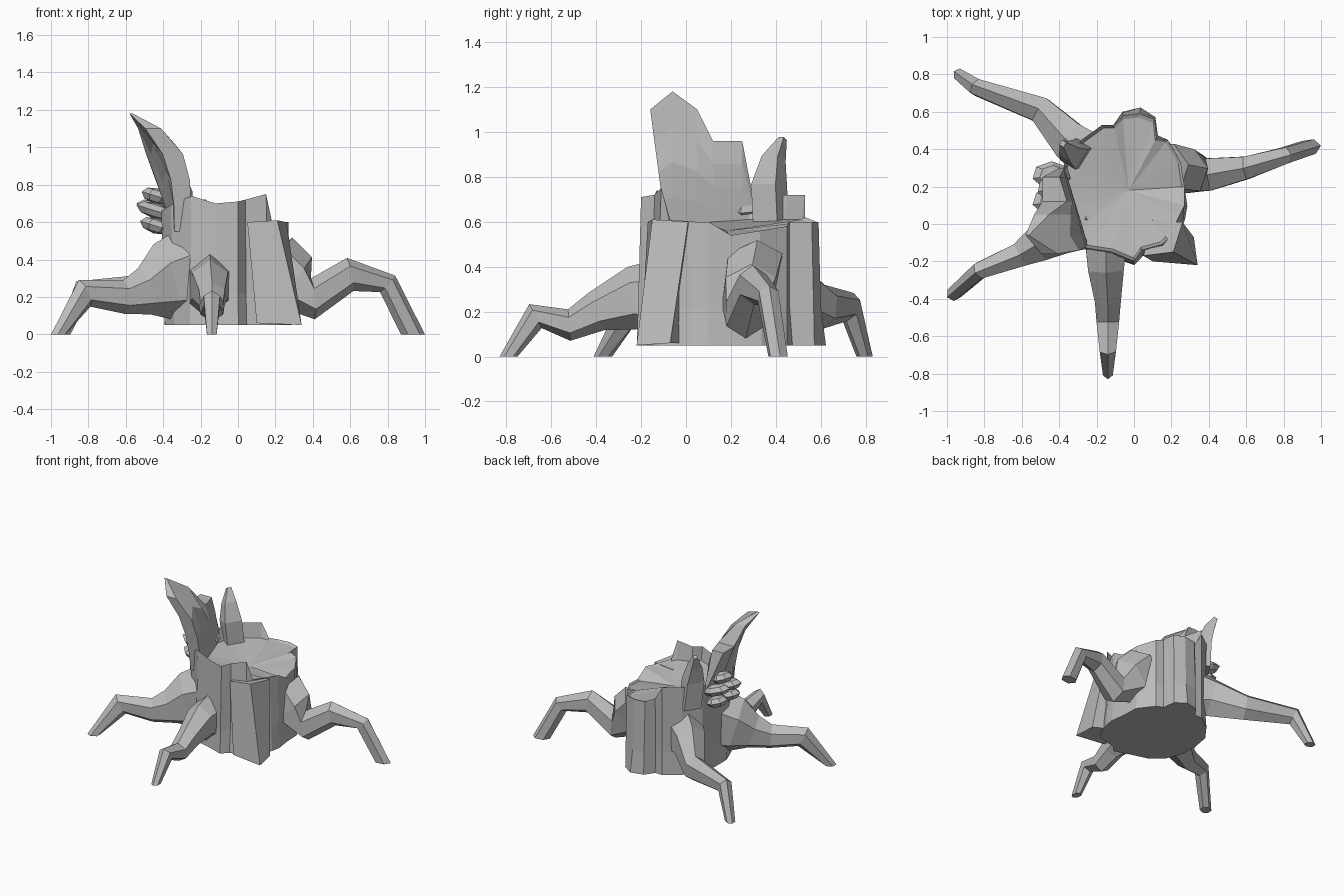
import bpy, bmesh, math
from mathutils import Vector, Matrix

default = bpy.data.objects.get("Cube")
if default:
    bpy.data.objects.remove(default, do_unlink=True)

# One plain grey colour
grey = bpy.data.materials.new("bark_grey")
grey.use_nodes = True
tone = (0.5, 0.5, 0.5, 1)
grey.diffuse_color = tone
grey.node_tree.nodes["Principled BSDF"].inputs["Base Color"].default_value = tone


def finish(name, bm):
    bmesh.ops.recalc_face_normals(bm, faces=bm.faces)
    mesh = bpy.data.meshes.new(name)
    bm.to_mesh(mesh)
    bm.free()
    mesh.materials.append(grey)
    obj = bpy.data.objects.new(name, mesh)
    bpy.context.collection.objects.link(obj)
    return obj


def bridge(bm, lower, upper):
    count = len(lower)
    for i in range(count):
        j = (i + 1) % count
        bm.faces.new((lower[i], lower[j], upper[j], upper[i]))


def limb(name, path, sides=6):
    """Loft a faceted tube; each point is x, y, z, half width, half height.
    A point on the ground gets a level ring, so the foot stands flat."""
    bm = bmesh.new()
    points = [Vector(p[:3]) for p in path]
    heading = points[-1] - points[0]
    side = heading.cross(Vector((0, 0, 1))).normalized()
    rings = []
    last = len(points) - 1
    for i, p in enumerate(path):
        tangent = points[min(i + 1, last)] - points[max(i - 1, 0)]
        if p[2] == 0:
            tangent = Vector((0, 0, -1))
        up = side.cross(tangent).normalized()
        ring = []
        for k in range(sides):
            a = math.tau * (k + 0.5) / sides
            co = points[i] + side * math.cos(a) * p[3] + up * math.sin(a) * p[4]
            ring.append(bm.verts.new(co))
        rings.append(ring)
    for lower, upper in zip(rings, rings[1:]):
        bridge(bm, lower, upper)
    bm.faces.new(rings[0])
    bm.faces.new(rings[-1])
    return finish(name, bm)


# Stump trunk: ragged rim outline as x, y, z and how far the foot flares
rim = [(-.25, -.13, .74, 1.03), (-.12, -.15, .7, 1.08), (0, -.2, .71, 1.05),
       (.04, -.14, .72, 1.1), (.15, -.11, .75, 1.1), (.18, -.08, .61, 1.15),
       (.24, .04, .6, 1.12), (.27, .1, .6, 1.05),
       (.27, .2, .54, 1), (.25, .33, .56, 1.05), (.18, .45, .58, 1),
       (.12, .46, .6, 1.05), (.11, .56, .6, 1.03), (.03, .59, .6, 1.08),
       (-.06, .58, .6, 1.05), (-.11, .53, .62, 1), (-.17, .53, .72, 1),
       (-.28, .45, .72, 1), (-.37, .33, .72, 1), (-.4, .2, .66, .98),
       (-.41, .06, .66, .95), (-.36, -.07, .69, .95)]
centre = Vector((-.03, .18, 0))


def rim_ring(bm, scale, height):
    ring = []
    for i, (x, y, z, flare) in enumerate(rim):
        co = centre + (Vector((x, y, 0)) - centre) * scale(i, flare)
        co.z = height(z)
        ring.append(bm.verts.new(co))
    return ring


bm = bmesh.new()
levels = [rim_ring(bm, lambda i, f: f, lambda z: .05),
          rim_ring(bm, lambda i, f: 1 + (f - 1) * .7 - .03 * (i % 2), lambda z: .22),
          rim_ring(bm, lambda i, f: 1, lambda z: z),
          rim_ring(bm, lambda i, f: .95, lambda z: min(z - .01, .61))]
for lower, upper in zip(levels, levels[1:]):
    bridge(bm, lower, upper)
for ring, z in ((levels[0], .05), (levels[-1], .56)):
    hub = bm.verts.new((centre.x, centre.y, z))
    for i, v in enumerate(ring):
        bm.faces.new((v, ring[(i + 1) % len(ring)], hub))
finish("stump_trunk", bm)

# Ridged buttress standing out from the front corner
bm = bmesh.new()
foot, head = [[bm.verts.new(co) for co in ring] for ring in (
    ((.1, -.2, .06), (.34, -.22, .05), (.32, -.07, .06), (.1, .05, .06)),
    ((.05, -.17, .6), (.21, -.15, .61), (.26, .01, .6), (.1, .02, .59)))]
bridge(bm, foot, head)
bm.faces.new(foot)
bm.faces.new(head)
finish("corner_buttress", bm)

# Tall broken slab of bark; each column is y, top and bend of the outer side
bm = bmesh.new()
columns = []
for y, top, bend in ((-.17, 1.1, 3.5), (-.06, 1.18, 2.8), (.05, 1.1, 1.7),
                     (.12, .96, 1.2), (.25, .96, 1.2), (.3, .7, 1.2)):
    outer, inner = [], []
    for k in range(5):
        z = .55 + (top - .55) * k / 4
        t = (z - .5) / .68
        row_y = y + (.09 * (1 - t) if y < -.1 else 0)
        outer.append(bm.verts.new((-.34 - .24 * t ** bend, row_y, z)))
        inner.append(bm.verts.new((-.25 - .3 * t ** 5 - .3 * max(y + .1, 0), row_y, z)))
    columns.append(outer + inner[::-1])
for a, b in zip(columns, columns[1:]):
    bridge(bm, a, b)
bm.faces.new(columns[0])
bm.faces.new(columns[-1])
finish("bark_slab", bm)

# Splinter at the back of the rim
limb("bark_splinter", [(-.3, .38, .55, .09, .07), (-.32, .37, .76, .09, .07),
                       (-.35, .39, .88, .06, .05), (-.38, .43, .97, .02, .02)], 4)

# Spreading roots
limb("right_root", [(-.2, .06, .33, .2, .28), (-.4, -.03, .28, .15, .21),
                    (-.5, -.1, .23, .11, .13), (-.61, -.165, .2, .075, .09),
                    (-.82, -.245, .22, .05, .08), (-.96, -.37, 0, .04, .045)])
limb("back_root", [(-.18, .32, .34, .15, .24), (-.34, .44, .31, .12, .15),
                   (-.5, .61, .22, .08, .1), (-.84, .73, .22, .05, .07),
                   (-.93, .795, 0, .035, .04)])
limb("front_root", [(-.15, -.08, .25, .13, .2), (-.15, -.24, .26, .11, .14),
                    (-.14, -.4, .2, .08, .09), (-.14, -.52, .14, .07, .07),
                    (-.14, -.67, .18, .05, .06), (-.14, -.79, 0, .03, .04)])
limb("left_root", [(.17, .3, .4, .14, .17), (.28, .28, .29, .13, .17),
                   (.4, .265, .19, .1, .11), (.6, .3, .32, .07, .09),
                   (.8, .365, .27, .05, .06), (.935, .41, 0, .045, .065)])

# Shelf fungi on the outer bark
for i, (y, z, reach) in enumerate(((.11, .58, .09), (.25, .58, .08), (.12, .66, .11),
                                   (.26, .67, .11), (.19, .74, .08))):
    bm = bmesh.new()
    place = (Matrix.Translation((-.44, y, z)) @ Matrix.Rotation(.3, 4, 'Y')
             @ Matrix.Diagonal((reach, .075, .042, 1)))
    bmesh.ops.create_uvsphere(bm, u_segments=7, v_segments=4, radius=1, matrix=place)
    finish(f"shelf_fungus_{i + 1}", bm)
